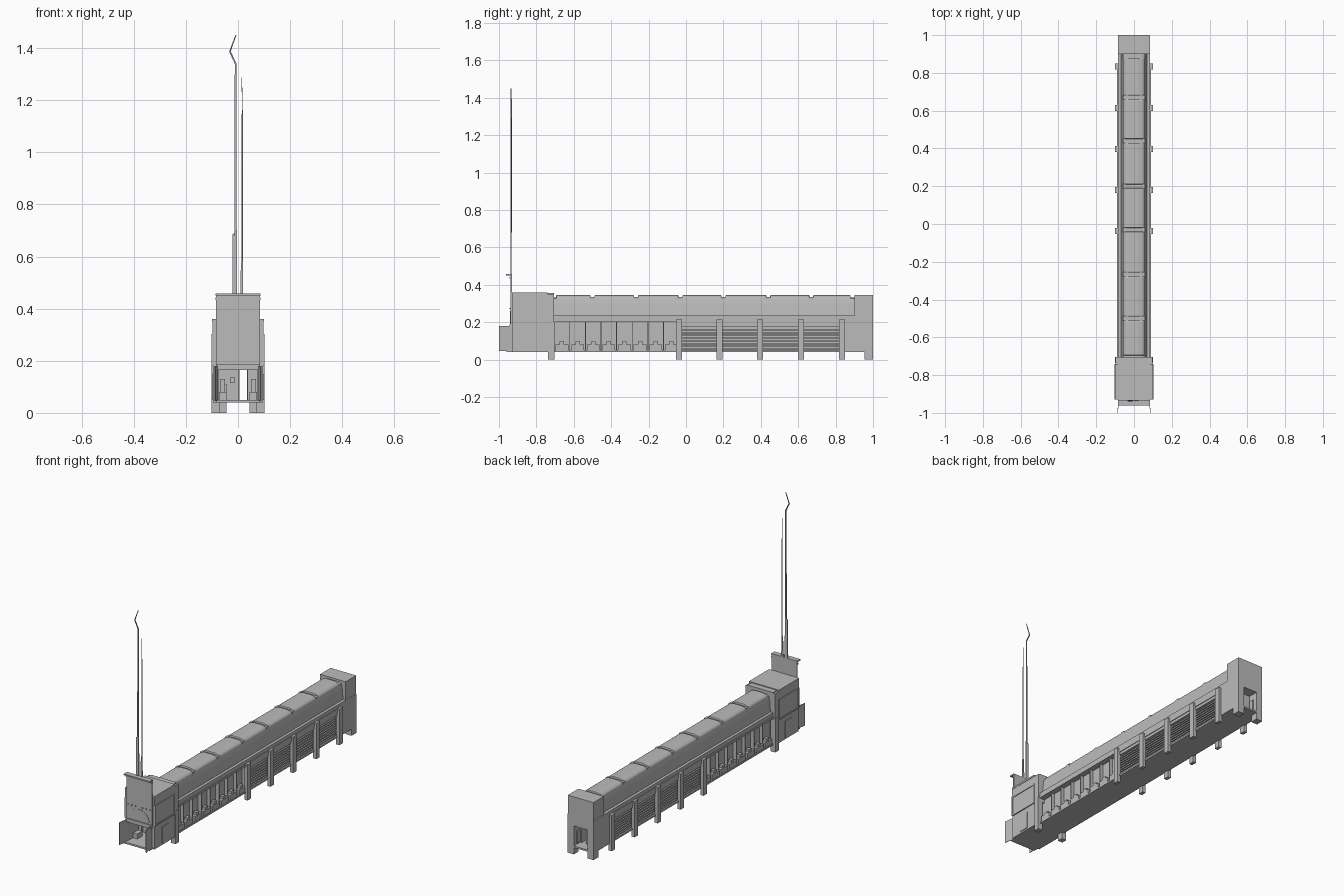
import bpy, bmesh, math
from mathutils import Vector, Matrix

cube = bpy.data.objects.get("Cube")
if cube:
    bpy.data.objects.remove(cube, do_unlink=True)

GREY = (0.5, 0.5, 0.5, 1)
grey = bpy.data.materials.new("light_grey")
grey.use_nodes = True
grey.diffuse_color = GREY
grey.node_tree.nodes["Principled BSDF"].inputs["Base Color"].default_value = GREY


def finish(name, bm):
    bmesh.ops.recalc_face_normals(bm, faces=bm.faces)
    mesh = bpy.data.meshes.new(name)
    bm.to_mesh(mesh)
    bm.free()
    mesh.materials.append(grey)
    obj = bpy.data.objects.new(name, mesh)
    bpy.context.collection.objects.link(obj)
    return obj


def boxes(name, ranges, mirror=False):
    """Join boxes given as (x0, x1, y0, y1, z0, z1), optionally on both sides."""
    bm = bmesh.new()
    for x0, x1, y0, y1, z0, z1 in ranges:
        spans = [(x0, x1), (-x1, -x0)] if mirror else [(x0, x1)]
        for a, b in spans:
            place = Matrix.Translation(((a + b) / 2, (y0 + y1) / 2, (z0 + z1) / 2))
            size = Matrix.Diagonal((b - a, y1 - y0, z1 - z0, 1))
            bmesh.ops.create_cube(bm, size=1, matrix=place @ size)
    return finish(name, bm)


def prism(name, points, axis, start, end):
    """Extrude a closed outline along x, y or z."""
    bm = bmesh.new()
    lift = {"x": lambda a, b: (start, a, b), "y": lambda a, b: (a, start, b),
            "z": lambda a, b: (a, b, start)}[axis]
    face = bm.faces.new([bm.verts.new(lift(a, b)) for a, b in points])
    step = Vector([end - start if axis == k else 0 for k in "xyz"])
    new = bmesh.ops.extrude_face_region(bm, geom=[face])["geom"]
    bmesh.ops.translate(bm, vec=step, verts=[v for v in new if isinstance(v, bmesh.types.BMVert)])
    return finish(name, bm)


def mirrored(half):
    return half + [(-x, z) for x, z in reversed(half)]


# Hull: floor, hollow core with a corridor, side ledge
boxes("floor", [(-.085, .085, -.96, 1, .04, .05)])
core = []
for y0, y1, half in [(-.72, -.04, .055), (-.04, .83, .07), (.83, .94, .085)]:
    core += [(-half, .005, y0, y1, .05, .2), (.035, half, y0, y1, .05, .2)]
boxes("inner_core", core)
boxes("side_ledge", [(-.085, .085, -.72, .9, .2, .235)])
boxes("ledge_rail", [(.085, .089, -.705, -.05, .2, .212), (.085, .089, -.05, .83, .19, .215)], True)

# Upper body and raised roof panels
prism("upper_body", mirrored([(.068, .235), (.062, .3), (.057, .327), (.04, .333)]), "y", -.72, .9)
seams = [-.705, -.5, -.267, -.03, .2, .44, .67, .89]
panel_outline = mirrored([(.059, .32), (.056, .333), (.045, .341), (.022, .345)])
for i, (a, b) in enumerate(zip(seams, seams[1:])):
    panel = prism(f"roof_panel_{i + 1}", panel_outline, "y", a + .01, b - .01)
    bevel = panel.modifiers.new("soft_ends", "BEVEL")
    bevel.width = .005
    bevel.segments = 2
boxes("seam_clasp", [(.045, .058, y - .012, y + .012, .322, .336) for y in seams[1:-1]], True)

# Posts and louvred bays
posts = [-.037, .18, .396, .615, .834]
boxes("side_post", [(.08, .101, y - .016, y + .016, 0, .215) for y in posts], True)
boxes("front_post", [(.07, .101, -.737, -.703, 0, .2)], True)
slats = []
for a, b in zip(posts, posts[1:]):
    slats += [(.068, .081, a + .016, b - .016, .053 + k * .0145, .061 + k * .0145) for k in range(8)]
    slats.append((.065, .085, a + .016, b - .016, .173, .19))
boxes("louvre_slats", slats, True)
boxes("bay_sill", [(.06, .086, -.705, .83, .04, .05)], True)

# Open seating bays
seats, backs = [], []
for k in range(8):
    y = -.663 + k * .0835
    seats.append((.054, .084, y - .034, y + .034, .05, .08))
    seats.append((.06, .08, y - .012, y + .012, .08, .096))
    backs.append((.054, .076, y + .039, y + .044, .05, .2))
boxes("side_seat", seats, True)
boxes("seat_divider", backs, True)

# Rear block with doorway and legs
boxes("rear_block", [(-.085, .085, .9, 1, .17, .345), (-.085, .085, .83, .9, .17, .235)])
boxes("rear_wall", [(.045, .086, .83, 1, .04, .235)], True)
boxes("rear_leg", [(.045, .086, .955, 1, 0, .06)], True)
boxes("rear_fittings", [(.037, .045, .95, .975, .06, .13)], True)

# Head: lower walls, upper block, roof cap
boxes("head_wall", [(.075, .096, -.93, -.705, .04, .18)], True)
boxes("head_block", [(-.085, .085, -.935, -.705, .18, .355), (-.098, .098, -.93, -.705, .18, .35)])
boxes("head_roof_cap", [(-.1, .1, -.93, -.74, .35, .36)])
rim = [(.098, .102, -.93, -.74, .295, .303), (.098, .102, -.93, -.74, .18, .188),
       (.098, .102, -.93, -.922, .188, .295), (.098, .102, -.748, -.74, .188, .295)]
boxes("head_side_frame", rim, True)
boxes("head_side_door", [(.096, .1, -.86, -.8, .05, .15)], True)

# Tall front panel with top lip and half-round trim
boxes("front_panel", [(-.085, .085, -.939, -.931, .18, .455)])
boxes("panel_lip", [(-.086, .086, -.962, -.931, .45, .458), (-.086, .086, -.944, -.931, .434, .442)])
arch = [(.07 * math.cos(math.pi * k / 16), .19 + .07 * math.sin(math.pi * k / 16)) for k in range(17)]
prism("half_round_trim", arch, "y", -.941, -.938)
boxes("panel_bolts", [(x, x + .006, -.944, -.938, .27, .276) for x in (.02, .045, .07)], True)

# Front vestibule: flared doors, lintel, cabin fittings
for side in (1, -1):
    outline = [(side * x, y) for x, y in [(.076, -.93), (.079, -.93), (.09, -1), (.087, -1)]]
    prism("left_flared_door" if side > 0 else "right_flared_door", outline, "z", .045, .18)
boxes("door_lintel", [(-.085, .085, -.945, -.92, .165, .187)])
boxes("cabin_bulkhead", [(-.075, .003, -.75, -.72, .05, .18), (.037, .075, -.75, -.72, .05, .18)])
boxes("cabin_seat", [(.045, .073, -.89, -.84, .05, .08), (.05, .07, -.846, -.838, .08, .13)], True)
boxes("control_box", [(-.07, -.045, -.8, -.75, .05, .11), (-.03, -.012, -.757, -.75, .115, .135)])


# Antenna masts
def mast(name, path, radii):
    curve = bpy.data.curves.new(name + "_path", "CURVE")
    curve.dimensions = "3D"
    curve.bevel_depth = 1
    curve.bevel_resolution = 1
    curve.use_fill_caps = True
    line = curve.splines.new("POLY")
    line.points.add(len(path) - 1)
    for point, (x, z), r in zip(line.points, path, radii):
        point.co = (x, -.935, z, 1)
        point.radius = r
    curve.materials.append(grey)
    obj = bpy.data.objects.new(name, curve)
    bpy.context.collection.objects.link(obj)


mast("bent_mast", [(-.01, .68), (-.009, 1.34), (-.031, 1.387), (-.008, 1.45)], [.0045, .004, .0035, .002])
prism("bent_mast_base", [(-.022, .45), (-.003, .45), (-.004, .7), (-.021, .685)], "y", -.938, -.932)
mast("straight_mast", [(.016, .57), (.017, 1.16), (.016, 1.165), (.015, 1.288)], [.003, .003, .0015, .001])
prism("straight_mast_base", [(.009, .45), (.02, .45), (.019, .585), (.011, .575)], "y", -.938, -.932)
